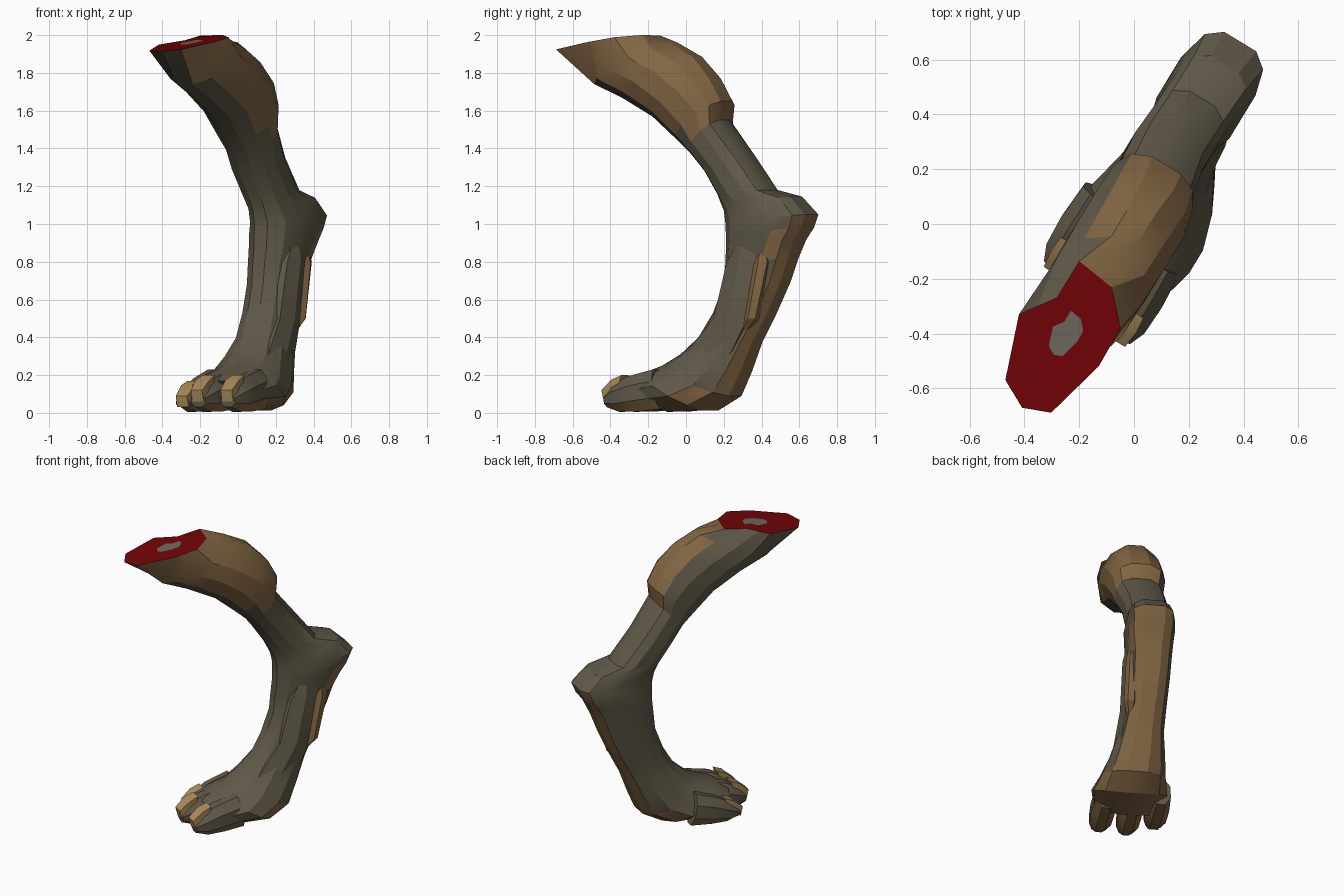
import bpy, bmesh, math
from mathutils import Vector

if "Cube" in bpy.data.objects:
    bpy.data.objects.remove(bpy.data.objects["Cube"])


def material(name, rgb):
    m = bpy.data.materials.new(name)
    m.diffuse_color = (*rgb, 1)
    m.use_nodes = True
    m.node_tree.nodes["Principled BSDF"].inputs["Base Color"].default_value = m.diffuse_color
    return m


FUR = material("dark_fur", (0.115, 0.10, 0.065))
TAN = material("tan_fur", (0.22, 0.13, 0.055))
FLESH = material("raw_flesh", (0.17, 0.001, 0.002))
BONE = material("bone_grey", (0.16, 0.145, 0.12))
CLAW = material("claw_tan", (0.41, 0.26, 0.10))

# The leg lies in a vertical plane turned away from the y axis
BACK = Vector((0.52, 0.854, 0))
SIDE = Vector((0.854, -0.52, 0))


def place(u, v, z):
    return BACK * u + SIDE * v + Vector((0, 0, z))


def ring(spec, n):
    """Oval of n points between a front point and a back point.
    An optional seventh value below 1 squares off the back half."""
    uf, zf, ub, zb, w, v = spec[:6]
    p = spec[6] if len(spec) > 6 else 1
    k = 1 / math.cos(math.pi / n)
    pts = []
    for i in range(n):
        t = 2 * math.pi * (i - 0.5) / n
        c, s = math.cos(t) * k, math.sin(t) * k
        if c > 0 and p < 1:
            c, s = c ** p, math.copysign(abs(s) ** p, s)
        c /= 2
        pts.append(place((uf + ub) / 2 + c * (ub - uf), v + s * w,
                         (zf + zb) / 2 + c * (zb - zf)))
    return pts


def loft(name, specs, mats, n=12, rule=lambda seg, i: 0, cut=None):
    """Skin the rings; rule picks the material of each side face.
    Face i is centred on angle i * 360 / n, starting at the back."""
    bm = bmesh.new()
    loops = [ring(s, n) for s in specs]
    if cut:
        loops.insert(0, cut)
    rows = [[bm.verts.new(p) for p in pts] for pts in loops]
    for seg in range(len(rows) - 1):
        a, b = rows[seg], rows[seg + 1]
        for i in range(n):
            j = (i + 1) % n
            f = bm.faces.new((a[i], a[j], b[j], b[i]))
            f.material_index = rule(seg, i)
    bm.faces.new(rows[-1])
    if cut:
        # Flesh rim around the bone core
        mid = sum(cut, Vector()) / n
        core = [bm.verts.new(mid.lerp(p, 0.3)) for p in cut]
        for i in range(n):
            j = (i + 1) % n
            bm.faces.new((rows[0][i], rows[0][j], core[j], core[i])).material_index = 2
        bm.faces.new(core).material_index = 3
    else:
        bm.faces.new(rows[0])
    bmesh.ops.recalc_face_normals(bm, faces=bm.faces)
    me = bpy.data.meshes.new(name)
    bm.to_mesh(me)
    bm.free()
    ob = bpy.data.objects.new(name, me)
    bpy.context.collection.objects.link(ob)
    for m in mats:
        me.materials.append(m)
    bpy.ops.object.select_all(action='DESELECT')
    ob.select_set(True)
    bpy.context.view_layer.objects.active = ob
    bpy.ops.object.shade_smooth_by_angle(angle=math.radians(25))
    return ob


# Outline of the cut end, on a gently sloping plane
CUT = [(-.22, -.10), (-.23, -.02), (-.24, .05), (-.35, .155), (-.43, .158), (-.51, .16),
       (-.745, .10), (-.785, 0), (-.73, -.105), (-.50, -.187), (-.44, -.145), (-.376, -.10)]
cut_points = []
for u, v in CUT:
    q = place(u, v, 0)
    q.z = 1.96 + 0.12 * (q.x + .25) + 0.11 * (q.y + .42)
    cut_points.append(q)

# Leg: front u, front z, back u, back z, half width, side shift, squareness
LEG = [
    (-.54, 1.74, -.08, 1.96, .175, 0),
    (-.37, 1.67, .07, 1.885, .18, 0),
    (-.18, 1.57, .18, 1.77, .18, 0, .85),
    (-.04, 1.45, .245, 1.65, .165, -.01, .75),
    (.05, 1.37, .23, 1.55, .15, -.01, .75),
    (.12, 1.28, .38, 1.36, .14, -.03, .8),
    (.20, 1.16, .52, 1.18, .135, -.025, .7),
    (.245, 1.07, .67, 1.145, .135, -.02, .6),
    (.26, 1.00, .77, 1.05, .15, -.015, .6),
    (.26, .93, .74, .98, .15, -.02, .6),
    (.26, .88, .695, .92, .145, -.02, .6),
    (.25, .78, .65, .82, .135, -.025, .7),
    (.24, .68, .60, .69, .13, -.025, .7),
    (.18, .53, .52, .52, .13, -.015, .75),
    (.10, .40, .44, .37, .14, 0, .75),
    (0, .31, .38, .22, .17, .01, .8),
    (-.10, .25, .32, .09, .20, .025, .85),
    (-.18, .22, .18, .012, .235, .03),
    (-.27, .17, -.10, .012, .205, .02),
]


def leg_rule(seg, i):
    i = i - 12 if i > 6 else i
    if seg == 0:                       # thigh muscle at the cut
        return int(0 <= i <= 5)
    if seg <= 3:                       # thigh muscle
        return int(-1 <= i <= 4)
    if seg == 4:                       # lower tip of the muscle
        return int(-1 <= i <= 3)
    if seg == 9:                       # heel end
        return int(-1 <= i <= 1)
    if seg in (10, 11):                # heel pad
        return int(-1 <= i <= 2)
    if seg >= 17:                      # sole
        return int(-2 <= i <= 2)
    if seg > 11:                       # back of the lower leg
        return int(-1 <= i <= 1)
    return 0


loft("leg", LEG, [FUR, TAN, FLESH, BONE], rule=leg_rule, cut=cut_points)

# Tendon ridge on the outer side of the lower leg
loft("side_tendon", [
    (.50, .85, .55, .86, .02, .09),
    (.48, .78, .57, .80, .035, .09),
    (.43, .50, .50, .50, .035, .095),
    (.40, .44, .44, .44, .02, .09),
], [TAN], n=6)

# Broad raised bone on the outer side of the lower leg
loft("outer_ridge", [
    (.38, .89, .46, .91, .025, .09),
    (.32, .80, .51, .85, .045, .085),
    (.24, .50, .45, .50, .05, .085),
    (.08, .31, .34, .28, .05, .11),
], [FUR], n=6)

# Toes with claws: side position, backward shift and claw drop
TOES = (("inner", -.165, .13, .03), ("middle", -.005, .02, 0), ("outer", .17, .035, 0))
for label, v, du, drop in TOES:
    toe = [(-.12, .23, -.08, .02, .065, v), (-.27, .195 - drop / 2, -.22, .008, .075, v),
           (-.37, .15 - drop, -.33, .006, .07, v), (-.42, .10 - drop, -.41, .03, .045, v)]
    claw = [(-.31, .20 - drop, -.33, .13 - drop, .038, v),
            (-.37, .175 - drop, -.37, .10 - drop, .043, v),
            (-.435, .12 - drop, -.42, .06 - drop, .035, v)]
    shift = lambda rows: [(a + du, b, c + du, d, w, s) for a, b, c, d, w, s in rows]
    loft(label + "_toe", shift(toe), [FUR, TAN], n=8,
         rule=lambda seg, i: int(i in (7, 0, 1)))
    loft(label + "_claw", shift(claw), [CLAW], n=4)
